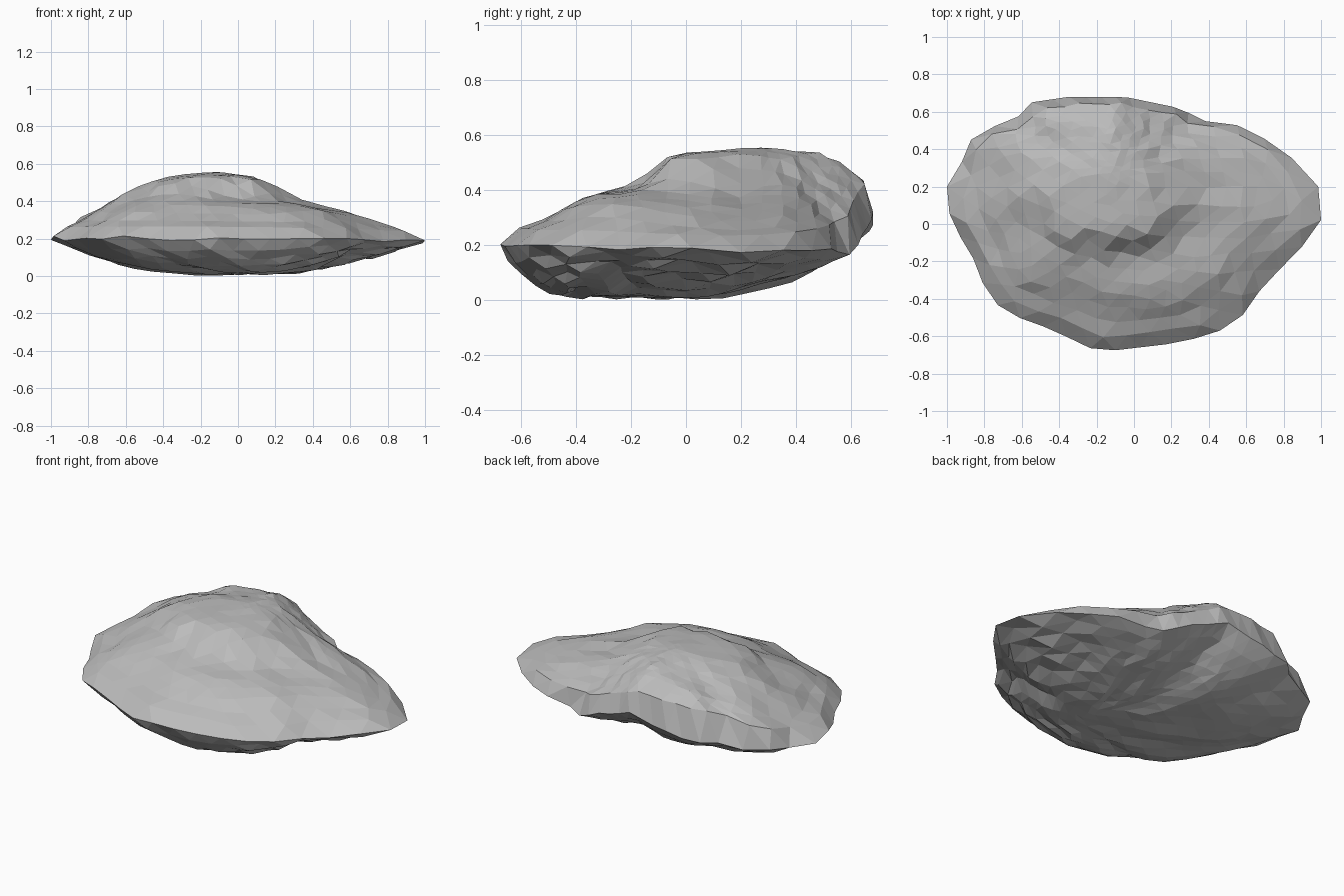
import bpy, bmesh, math, random
from mathutils import Vector, noise

random.seed(4)
if "Cube" in bpy.data.objects:
    bpy.data.objects.remove(bpy.data.objects["Cube"], do_unlink=True)

# Plan outline, counter-clockwise from the left tip
OUTLINE = [(1, -.02), (1, .06), (.985, .2), (.8, .4), (.6, .51), (.52, .54), (.38, .55),
           (.24, .62), (-.05, .68), (-.35, .68), (-.55, .65), (-.64, .55), (-.8, .51),
           (-.92, .41), (-.92, .3), (-1, .2), (-1, .1), (-.97, 0), (-.85, -.2),
           (-.8, -.34), (-.7, -.47), (-.45, -.56), (-.2, -.68), (-.1, -.675),
           (.2, -.64), (.43, -.59), (.65, -.44), (.67, -.36), (.8, -.22)]

# Terraced height profiles from crown to rim, one every 45 degrees
STATIONS = [0, .18, .3, .42, .54, .64, .76, .88, 1]
PROFILES = [
    (.55, .53, .46, .38, .35, .33, .29, .24, .18),
    (.55, .54, .53, .51, .46, .41, .36, .3, .18),
    (.55, .555, .555, .55, .545, .53, .5, .45, .32),
    (.55, .55, .54, .52, .5, .49, .48, .44, .24),
    (.55, .54, .53, .5, .46, .4, .33, .27, .2),
    (.55, .545, .53, .5, .42, .39, .34, .27, .2),
    (.55, .54, .52, .41, .395, .385, .32, .27, .2),
    (.55, .545, .53, .42, .39, .375, .345, .26, .2)]
CROWN = Vector((-.1, .2, 0))
KEEL = Vector((.2, -.2, 0))


def outline_point(angle):
    """Where a ray from the crown meets the outline."""
    ray = Vector((math.cos(angle), math.sin(angle), 0))
    pts = [Vector((x, y, 0)) - CROWN for x, y in OUTLINE]
    for a, b in zip(pts, pts[1:] + pts[:1]):
        side_a, side_b = ray.cross(a).z, ray.cross(b).z
        if side_a <= 0 < side_b:
            hit = a.lerp(b, side_a / (side_a - side_b))
            if hit.dot(ray) > 0:
                return hit + CROWN


def profile_height(profile, s):
    for k in range(len(STATIONS) - 1):
        if s <= STATIONS[k + 1]:
            t = (s - STATIONS[k]) / (STATIONS[k + 1] - STATIONS[k])
            if k == len(STATIONS) - 2:
                t *= t  # blunt lip
            return profile[k] * (1 - t) + profile[k + 1] * t
    return profile[-1]


def top_height(angle, s):
    f = (angle / (math.pi / 4)) % 8
    i = int(f) % 8
    t = f - int(f)
    return (profile_height(PROFILES[i], s) * (1 - t)
            + profile_height(PROFILES[(i + 1) % 8], s) * t)


def upper_point(rim, angle, s):
    """Stepped growth layers."""
    q = CROWN.lerp(rim, s)
    wobble = .02 * noise.noise(q * 3) * math.sin(math.pi * s)
    q.z = top_height(angle, s + wobble)
    q.z += .01 * (1 - s) ** .5 * noise.noise(Vector((q.x * 4, q.y * 6, 2)))
    return q


def lower_point(rim, s):
    """Bowl with curved ridges fanning from the keel."""
    out = (rim - KEEL)
    angle = math.atan2(out.y, out.x)
    east, north = math.cos(angle), math.sin(angle)
    power = 2.6 + 1.4 * max(0, -north) + 1.2 * max(0, -east) - 1.2 * max(0, east)
    q = KEEL.lerp(rim, s)
    q.z = .012 + (rim.z - .012) * s ** power
    fade = math.sin(math.pi * s)
    q.z += fade * (.012 * math.sin(angle * 12 + s * 5) + .015 * noise.noise(q * 4))
    q.z = max(0, q.z)
    return q


# Even triangles on a ball, with an edge loop along the equator for the rim
bm = bmesh.new()
bmesh.ops.create_icosphere(bm, subdivisions=4, radius=1)
for v in bm.verts:
    if abs(v.co.z) < .035:
        v.co.z = 0
bmesh.ops.bisect_plane(bm, geom=bm.verts[:] + bm.edges[:] + bm.faces[:], dist=.001,
                       plane_co=(0, 0, 0), plane_no=(0, 0, 1))
bmesh.ops.triangulate(bm, faces=bm.faces[:])

# Shape the ball into the stone
for v in bm.verts:
    flat = math.hypot(v.co.x, v.co.y)
    s = math.atan2(flat, abs(v.co.z)) / (math.pi / 2)
    angle = math.atan2(v.co.y, v.co.x)
    rim = outline_point(angle)
    rim.z = top_height(angle, 1) + .03 * noise.noise(rim * 6)
    if abs(v.co.z) < .002:
        v.co = rim
        continue
    v.co = upper_point(rim, angle, s) if v.co.z > 0 else lower_point(rim, s)
    if s < .93:
        v.co.x += random.uniform(-.01, .01)
        v.co.y += random.uniform(-.01, .01)

bmesh.ops.recalc_face_normals(bm, faces=bm.faces)
mesh = bpy.data.meshes.new("layered_rock")
bm.to_mesh(mesh)
bm.free()
rock = bpy.data.objects.new("layered_rock", mesh)
bpy.context.collection.objects.link(rock)

# Plain grey stone
stone = bpy.data.materials.new("grey_stone")
stone.use_nodes = True
colour = (.5, .5, .5, 1)
stone.diffuse_color = colour
stone.node_tree.nodes["Principled BSDF"].inputs["Base Color"].default_value = colour
mesh.materials.append(stone)
